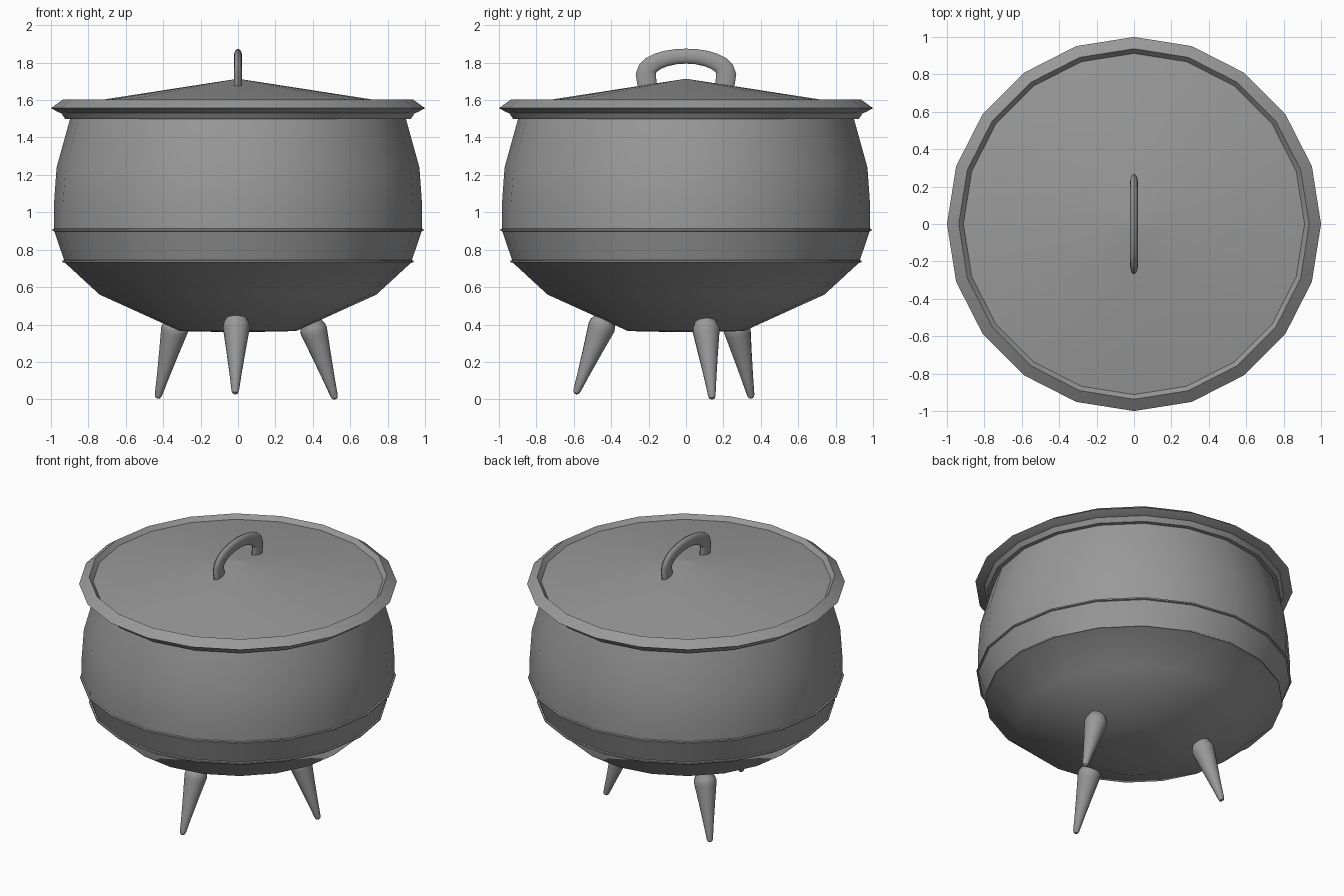
import bpy, bmesh, math
from mathutils import Vector

cube = bpy.data.objects.get("Cube")
if cube:
    bpy.data.objects.remove(cube)

iron = bpy.data.materials.new("cast iron grey")
iron.use_nodes = True
GREY = (0.32, 0.32, 0.32, 1)
iron.diffuse_color = GREY
iron.node_tree.nodes["Principled BSDF"].inputs["Base Color"].default_value = GREY


def skin(name, rings, closed_ends=True, angle=30):
    """Join rings of points into a smooth-shaded tube."""
    bm = bmesh.new()
    loops = [[bm.verts.new(p) for p in ring] for ring in rings]
    n = len(loops[0])
    for a, b in zip(loops, loops[1:]):
        for i in range(n):
            j = (i + 1) % n
            bm.faces.new((a[i], a[j], b[j], b[i]))
    if closed_ends:
        bm.faces.new(loops[0])
        bm.faces.new(loops[-1])
    bmesh.ops.remove_doubles(bm, verts=bm.verts, dist=1e-5)
    bmesh.ops.recalc_face_normals(bm, faces=bm.faces)
    mesh = bpy.data.meshes.new(name)
    bm.to_mesh(mesh)
    bm.free()
    mesh.materials.append(iron)
    obj = bpy.data.objects.new(name, mesh)
    bpy.context.collection.objects.link(obj)
    bpy.ops.object.select_all(action='DESELECT')
    obj.select_set(True)
    bpy.context.view_layer.objects.active = obj
    bpy.ops.object.shade_smooth_by_angle(angle=math.radians(angle))
    return obj


def lathe(name, profile, sides=20):
    """Spin (radius, height) points round the z axis."""
    turn = [2 * math.pi * i / sides for i in range(sides)]
    return skin(name, [[(r * math.cos(t), r * math.sin(t), z) for t in turn]
                       for r, z in profile])


# Round-bellied pot with two raised bands
lathe("pot_body", [
    (0.08, 0.36), (0.31, 0.365), (0.74, 0.56), (0.925, 0.73),
    (0.938, 0.733), (0.938, 0.742), (0.93, 0.745), (0.982, 0.898),
    (0.993, 0.901), (0.993, 0.91), (0.984, 0.913), (0.985, 1.03),
    (0.97, 1.24), (0.895, 1.51)])

# Flared rim
lathe("pot_rim", [
    (0.88, 1.5), (0.925, 1.5), (0.945, 1.53), (0.96, 1.535),
    (1.0, 1.557), (0.937, 1.602), (0.91, 1.57), (0.88, 1.565)])

# Shallow conical lid
lathe("lid", [(0.9, 1.56), (0.912, 1.573), (0.002, 1.714)])

# Lid handle: a flat-sided arch swept across the lid
path = [(0.205, 1.655, 0.05)]
for i in range(13):
    t = math.pi * i / 12
    path.append((0.215 * math.cos(t), 1.74 + 0.095 * math.sin(t),
                 0.054 - 0.014 * math.sin(t)))
path.append((-0.205, 1.655, 0.05))
rings = []
for i, (y, z, wide) in enumerate(path):
    a, b = path[max(i - 1, 0)], path[min(i + 1, len(path) - 1)]
    across = Vector((0, b[1] - a[1], a[0] - b[0])).normalized()
    ring = []
    for k in range(12):
        t = 2 * math.pi * k / 12
        ring.append(Vector((0.022 * math.cos(t), y, z)) + across * wide * math.sin(t))
    rings.append(ring)
skin("lid_handle", rings, angle=40)

# Three splayed, tapering legs: foot tip and the point where each meets the pot
LEG = [(0.004, 0), (0.015, 0.006), (0.02, 0.02), (0.033, 0.12), (0.052, 0.25),
       (0.069, 0.36), (0.073, 0.385), (0.07, 0.405), (0.06, 0.425), (0.055, 0.5)]
legs = {
    "front_leg": ((-0.015, -0.59, 0.028), (-0.008, -0.435, 0.43)),
    "left_leg": ((0.52, 0.14, 0.0), (0.395, 0.105, 0.4)),
    "back_right_leg": ((-0.43, 0.35, 0.005), (-0.335, 0.27, 0.39)),
}
for name, (foot, top) in legs.items():
    leg = lathe(name, LEG, 16)
    leg.location = foot
    leg.rotation_mode = 'QUATERNION'
    leg.rotation_quaternion = (Vector(top) - Vector(foot)).to_track_quat('Z', 'Y')
